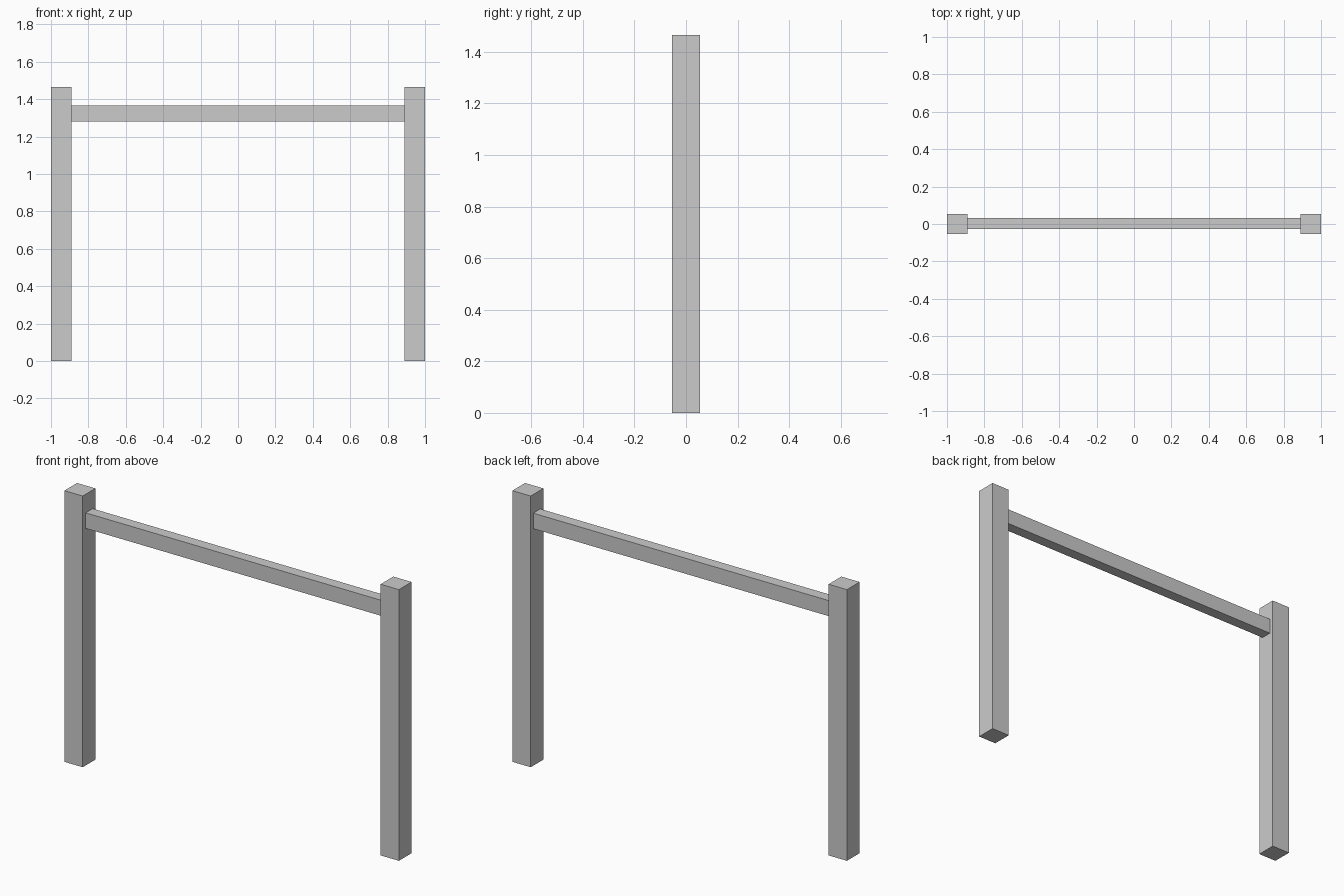
import bpy

if "Cube" in bpy.data.objects:
    bpy.data.objects.remove(bpy.data.objects["Cube"])


def box(name, x, y, z):
    """Box from (min, max) ranges on each axis."""
    bpy.ops.mesh.primitive_cube_add(size=1)
    ob = bpy.context.object
    ob.name = name
    ob.dimensions = [b - a for a, b in (x, y, z)]
    ob.location = [(a + b) / 2 for a, b in (x, y, z)]
    bpy.ops.object.transform_apply(location=False, rotation=False, scale=True)
    return ob


HALF, POST, HEIGHT = 1.0, 0.109, 1.466

# Square upright posts
for side, label in ((-1, "left"), (1, "right")):
    xs = sorted((side * HALF, side * (HALF - POST)))
    box(label + "_post", xs, (-0.054, 0.054), (0, HEIGHT))

# Crossbar between the posts
inner = HALF - POST
box("crossbar", (-inner, inner), (-0.028, 0.032), (1.281, 1.365))
